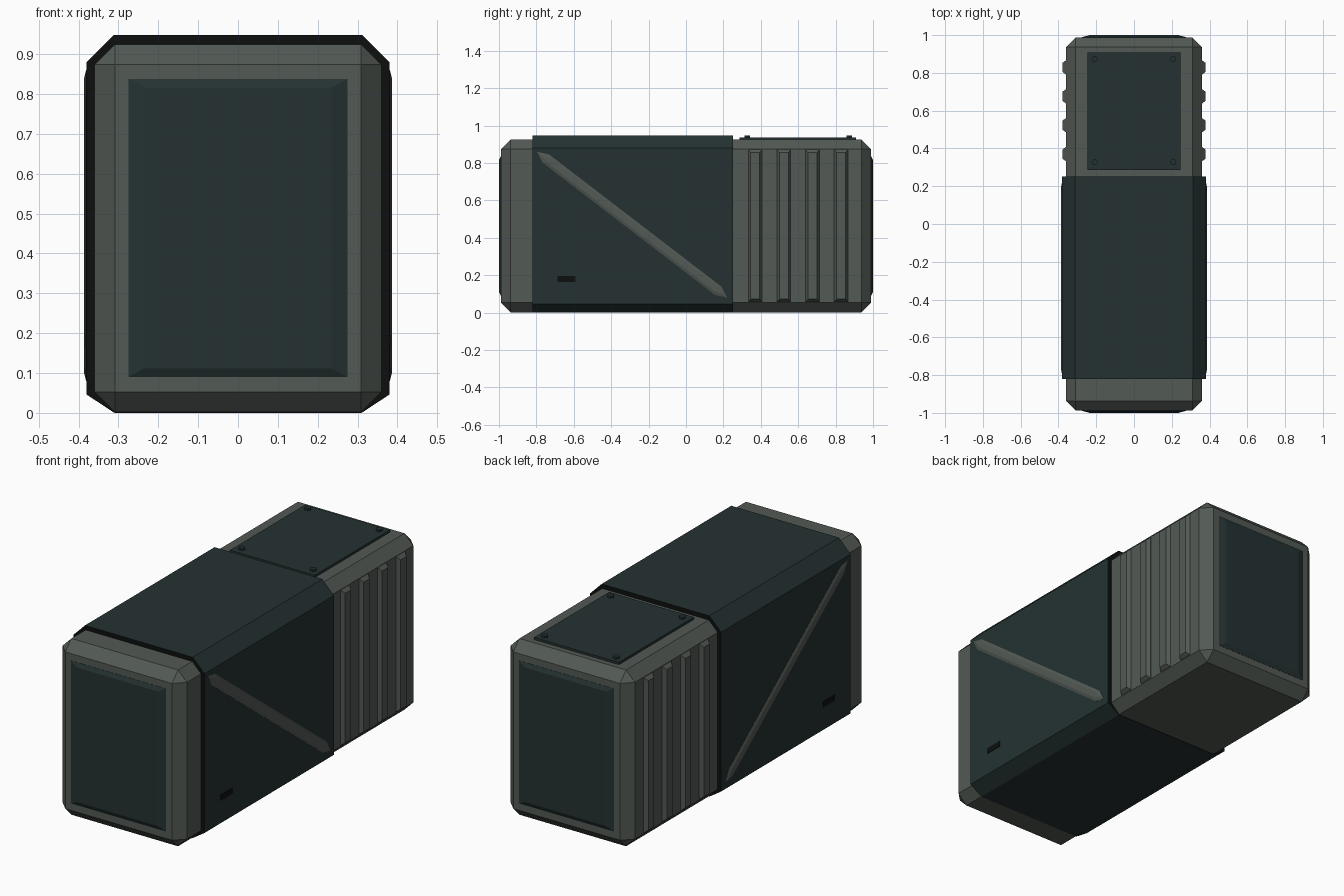
import bpy, bmesh, math
from mathutils import Vector

if "Cube" in bpy.data.objects:
    bpy.data.objects.remove(bpy.data.objects["Cube"])


def material(name, rgb):
    m = bpy.data.materials.new(name)
    m.diffuse_color = (*rgb, 1)
    m.use_nodes = True
    m.node_tree.nodes["Principled BSDF"].inputs["Base Color"].default_value = m.diffuse_color
    return m


GREY = material("casing grey", (0.085, 0.100, 0.088))
TEAL = material("dark teal", (0.018, 0.031, 0.031))
BLACK = material("black", (0.004, 0.005, 0.005))


def loft(name, rings, *mats):
    """Join equal point rings into a closed solid."""
    bm = bmesh.new()
    rows = [[bm.verts.new(p) for p in r] for r in rings]
    bm.faces.new(rows[0])
    bm.faces.new(rows[-1])
    n = len(rows[0])
    for a, b in zip(rows, rows[1:]):
        for i in range(n):
            j = (i + 1) % n
            bm.faces.new((a[i], a[j], b[j], b[i]))
    bmesh.ops.recalc_face_normals(bm, faces=bm.faces)
    me = bpy.data.meshes.new(name)
    bm.to_mesh(me)
    bm.free()
    for m in mats:
        me.materials.append(m)
    ob = bpy.data.objects.new(name, me)
    bpy.context.collection.objects.link(ob)
    return ob


def rect(u0, u1, v0, v1):
    return [(u0, v0), (u1, v0), (u1, v1), (u0, v1)]


def on_x(pts, x):
    return [(x, u, v) for u, v in pts]


def on_y(pts, y):
    return [(u, y, v) for u, v in pts]


def on_z(pts, z):
    return [(u, v, z) for u, v in pts]


# chamfered casing
body_outline = rect(-0.36, 0.36, -0.988, 0.988)
body = loft("casing", [on_z(body_outline, 0.002), on_z(body_outline, 0.925)], GREY)
bev = body.modifiers.new("chamfer", 'BEVEL')
bev.width = 0.051
bev.segments = 1
bev.limit_method = 'ANGLE'

# wrap-around sleeve with black end rims
half = [(0.31, 0.0), (0.38, 0.046), (0.38, 0.88), (0.312, 0.948)]
section = half + [(-x, z) for x, z in reversed(half)]
sleeve = loft("sleeve", [on_y(section, -0.82), on_y(section, 0.252)], TEAL, BLACK)
for f in sleeve.data.polygons:
    f.material_index = 1 if abs(f.normal.y) > 0.9 else 0

# raised end panels
for s, label in ((-1, "front"), (1, "back")):
    loft(label + "_panel",
         [on_y(rect(-0.275, 0.275, 0.09, 0.838), s * 0.98),
          on_y(rect(-0.275, 0.275, 0.09, 0.838), s * 0.989),
          on_y(rect(-0.235, 0.235, 0.112, 0.817), s * 1.0)], TEAL)


def bar_outline(length, width, tip):
    """Long hexagon turned along the diagonal of the sleeve side."""
    pts = [(-length, 0), (-length + tip, -width), (length - tip, -width),
           (length, 0), (length - tip, width), (-length + tip, width)]
    a = math.atan2(-0.78, 1.017)
    c, s = math.cos(a), math.sin(a)
    return [(-0.288 + u * c - v * s, 0.47 + u * s + v * c) for u, v in pts]


for s, side in ((1, "right"), (-1, "left")):
    # vertical ribs on the rear part
    for i in range(4):
        y = 0.37 + i * 0.153
        loft(f"rib_{side}_{i + 1}",
             [on_x(rect(y - 0.037, y + 0.037, 0.058, 0.872), s * 0.355),
              on_x(rect(y - 0.037, y + 0.037, 0.058, 0.872), s * 0.361),
              on_x(rect(y - 0.024, y + 0.024, 0.072, 0.855), s * 0.379)], GREY)
    # diagonal bar
    loft("diagonal_bar_" + side,
         [on_x(bar_outline(0.641, 0.028, 0.06), s * 0.375),
          on_x(bar_outline(0.641, 0.028, 0.06), s * 0.381),
          on_x(bar_outline(0.610, 0.014, 0.05), s * 0.386)], GREY)
    # small slot plate
    slot = rect(-0.687, -0.59, 0.165, 0.195)
    loft("slot_" + side, [on_x(slot, s * 0.378), on_x(slot, s * 0.383)], BLACK)

# top hatch with hexagonal bolts
hatch = rect(-0.247, 0.245, 0.286, 0.908)
loft("hatch", [on_z(hatch, 0.92), on_z(hatch, 0.937)], TEAL)
for x in (-0.207, 0.207):
    for y in (0.327, 0.873):
        ring = [(x + 0.017 * math.cos(k * math.pi / 3),
                 y + 0.017 * math.sin(k * math.pi / 3)) for k in range(6)]
        loft("hatch_bolt", [on_z(ring, 0.935), on_z(ring, 0.948)], TEAL)
